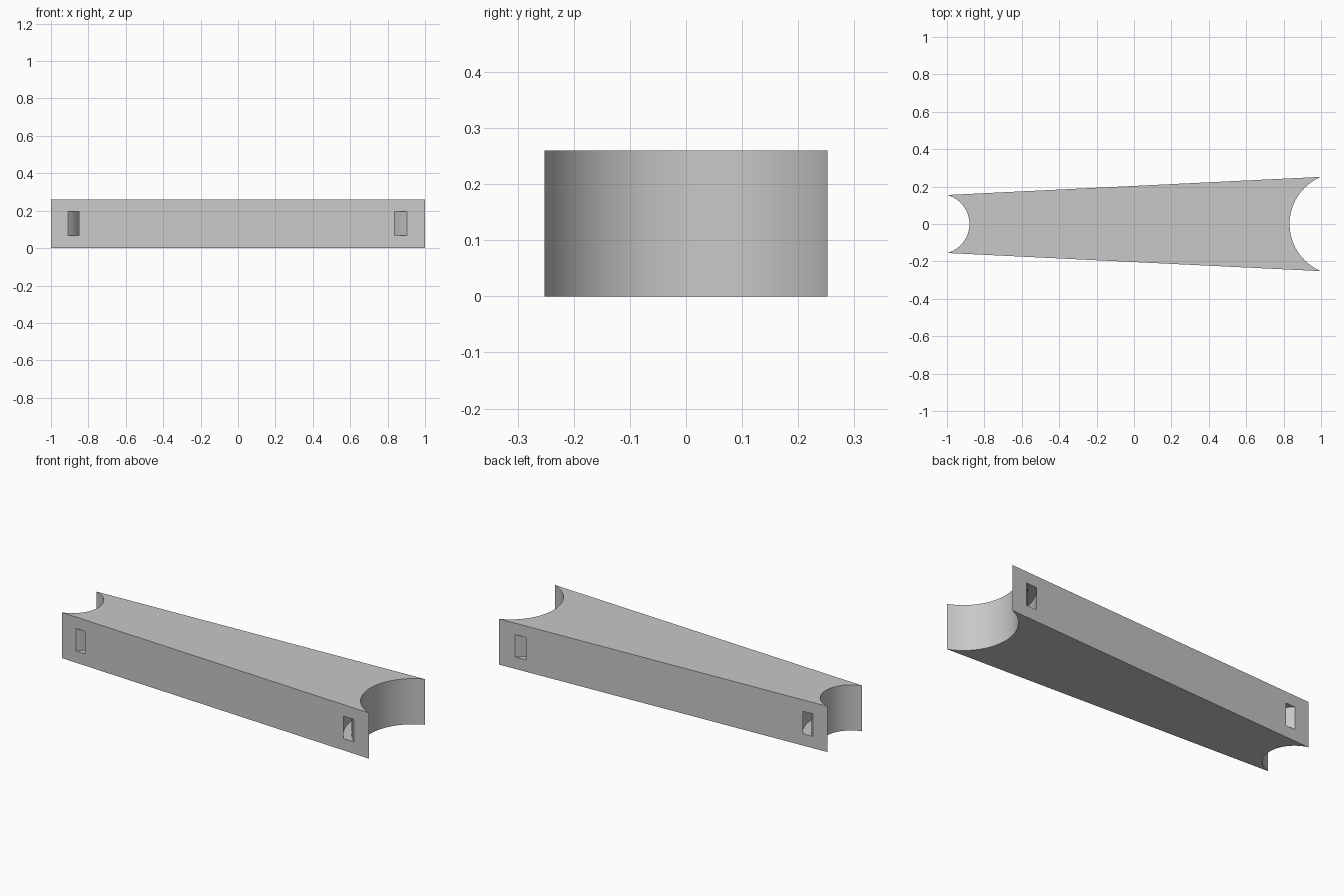
import bpy, bmesh, math

HEIGHT = 0.26
SLOT_Z = (0.067, 0.195)
SLOT_OFFSETS = (0.046, 0.09)      # slot walls, measured outward from the cradle
# per end: direction, half width, depth of the cradle
ENDS = [(-1, 0.155, 0.12), (1, 0.252, 0.168)]

cube = bpy.data.objects.get("Cube")
if cube:
    bpy.data.objects.remove(cube, do_unlink=True)

grey = bpy.data.materials.new("plain grey")
grey.use_nodes = True
colour = (0.58, 0.58, 0.58, 1)
grey.diffuse_color = colour
grey.node_tree.nodes["Principled BSDF"].inputs["Base Color"].default_value = colour


def make_object(name, bm):
    bmesh.ops.recalc_face_normals(bm, faces=bm.faces)
    mesh = bpy.data.meshes.new(name)
    bm.to_mesh(mesh)
    bm.free()
    mesh.materials.append(grey)
    obj = bpy.data.objects.new(name, mesh)
    bpy.context.collection.objects.link(obj)
    return obj


def cradle_circle(side, half, depth):
    """Centre x and radius of the circle that bites into one end."""
    radius = (half ** 2 + depth ** 2) / (2 * depth)
    return side * (1 - depth + radius), radius


def cradle_arc(side, half, depth, steps=48):
    """Points of the concave end, from one side face to the other."""
    cx, r = cradle_circle(side, half, depth)
    sweep = math.atan2(half, abs(abs(cx) - 1))
    angles = [sweep * (2 * i / steps - 1) for i in range(steps + 1)]
    return [(cx - side * r * math.cos(a), side * r * math.sin(a)) for a in angles]


def ring(name, cx, inner, outer, z0, z1, steps=128):
    """Ring of rectangular section, standing around a vertical axis."""
    bm = bmesh.new()
    loops = []
    for i in range(steps):
        a = math.tau * i / steps
        loops.append([bm.verts.new((cx + r * math.cos(a), r * math.sin(a), z))
                      for r, z in ((inner, z0), (outer, z0), (outer, z1), (inner, z1))])
    for i in range(steps):
        p, q = loops[i - 1], loops[i]
        for k in range(4):
            bm.faces.new((p[k - 1], p[k], q[k], q[k - 1]))
    return make_object(name, bm)


# Tapered bar with a concave cradle at each end
bm = bmesh.new()
outline = [p for end in ENDS for p in cradle_arc(*end)]
base = bm.faces.new([bm.verts.new((x, y, 0)) for x, y in outline])
grown = bmesh.ops.extrude_face_region(bm, geom=[base])["geom"]
bmesh.ops.translate(bm, vec=(0, 0, HEIGHT),
                    verts=[v for v in grown if isinstance(v, bmesh.types.BMVert)])
bar = make_object("spacer_bar", bm)

# Curved strap slots running behind each cradle, open at both side faces
bpy.ops.object.select_all(action='DESELECT')
bpy.context.view_layer.objects.active = bar
bar.select_set(True)
for end in ENDS:
    cx, r = cradle_circle(*end)
    cutter = ring("slot_cutter", cx, r + SLOT_OFFSETS[0], r + SLOT_OFFSETS[1], *SLOT_Z)
    cutter.hide_render = True
    cut = bar.modifiers.new("strap_slot", 'BOOLEAN')
    cut.operation = 'DIFFERENCE'
    cut.solver = 'EXACT'
    cut.object = cutter
    bpy.ops.object.modifier_apply(modifier=cut.name)
    bpy.data.objects.remove(cutter, do_unlink=True)

bpy.ops.object.shade_smooth_by_angle(angle=math.radians(30))
